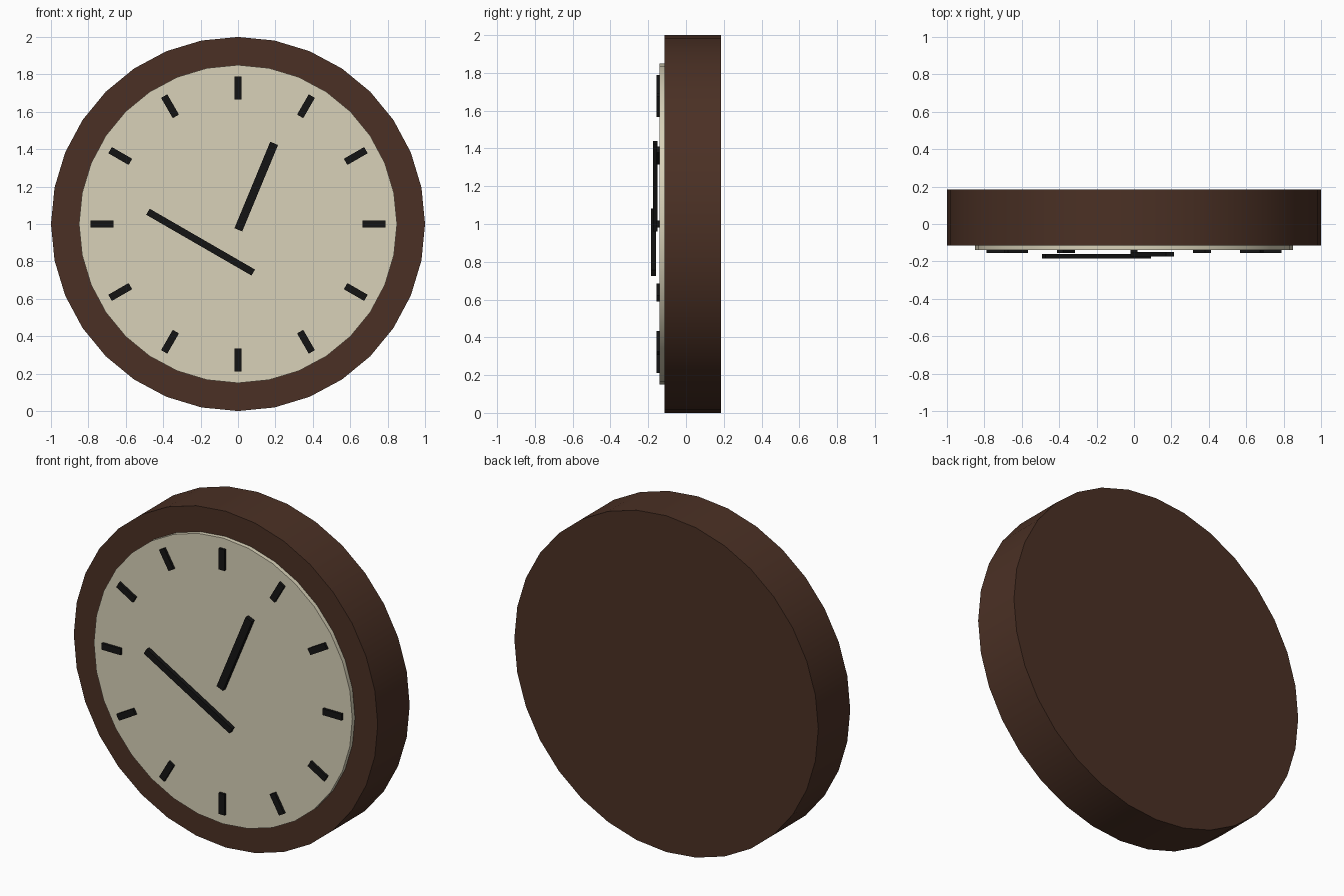
import bpy
from math import pi, sin, cos, radians

if "Cube" in bpy.data.objects:
    bpy.data.objects.remove(bpy.data.objects["Cube"])


def material(name, rgb):
    m = bpy.data.materials.new(name)
    m.diffuse_color = (*rgb, 1)
    m.use_nodes = True
    m.node_tree.nodes["Principled BSDF"].inputs["Base Color"].default_value = m.diffuse_color
    return m


BROWN = material("brown_wood", (0.07, 0.03, 0.018))
CREAM = material("cream", (0.69, 0.64, 0.48))
BLACK = material("black", (0.007, 0.007, 0.007))


def disc(name, radius, y0, y1, mat):
    """Round plate facing -y, centred at z = 1."""
    bpy.ops.mesh.primitive_cylinder_add(
        vertices=32, radius=radius, depth=y1 - y0,
        location=(0, (y0 + y1) / 2, 1), rotation=(pi / 2, 0, 0))
    ob = bpy.context.object
    ob.name = name
    ob.data.materials.append(mat)
    bpy.ops.object.shade_smooth_by_angle(angle=radians(30))


def bar(name, x, z, width, length, angle, y0, y1):
    """Flat bar on the dial, angle measured clockwise from upright."""
    bpy.ops.mesh.primitive_cube_add(
        size=1, location=(x, (y0 + y1) / 2, z), rotation=(0, angle, 0))
    ob = bpy.context.object
    ob.name = name
    ob.scale = (width, y1 - y0, length)
    ob.data.materials.append(BLACK)


# Case and dial
disc("case", 1.0, -0.115, 0.185, BROWN)
disc("dial", 0.85, -0.14, -0.115, CREAM)

# Hour marks
for i in range(12):
    a = i * pi / 6
    bar(f"hour_mark_{i + 1}", 0.727 * sin(a), 1 + 0.727 * cos(a),
        0.038, 0.125, a, -0.155, -0.135)

# Hands
bar("hour_hand", 0.0975, 1.2, 0.045, 0.5, radians(22.5), -0.175, -0.15)
bar("minute_hand", -0.2, 0.903, 0.037, 0.65, radians(-60), -0.185, -0.16)
